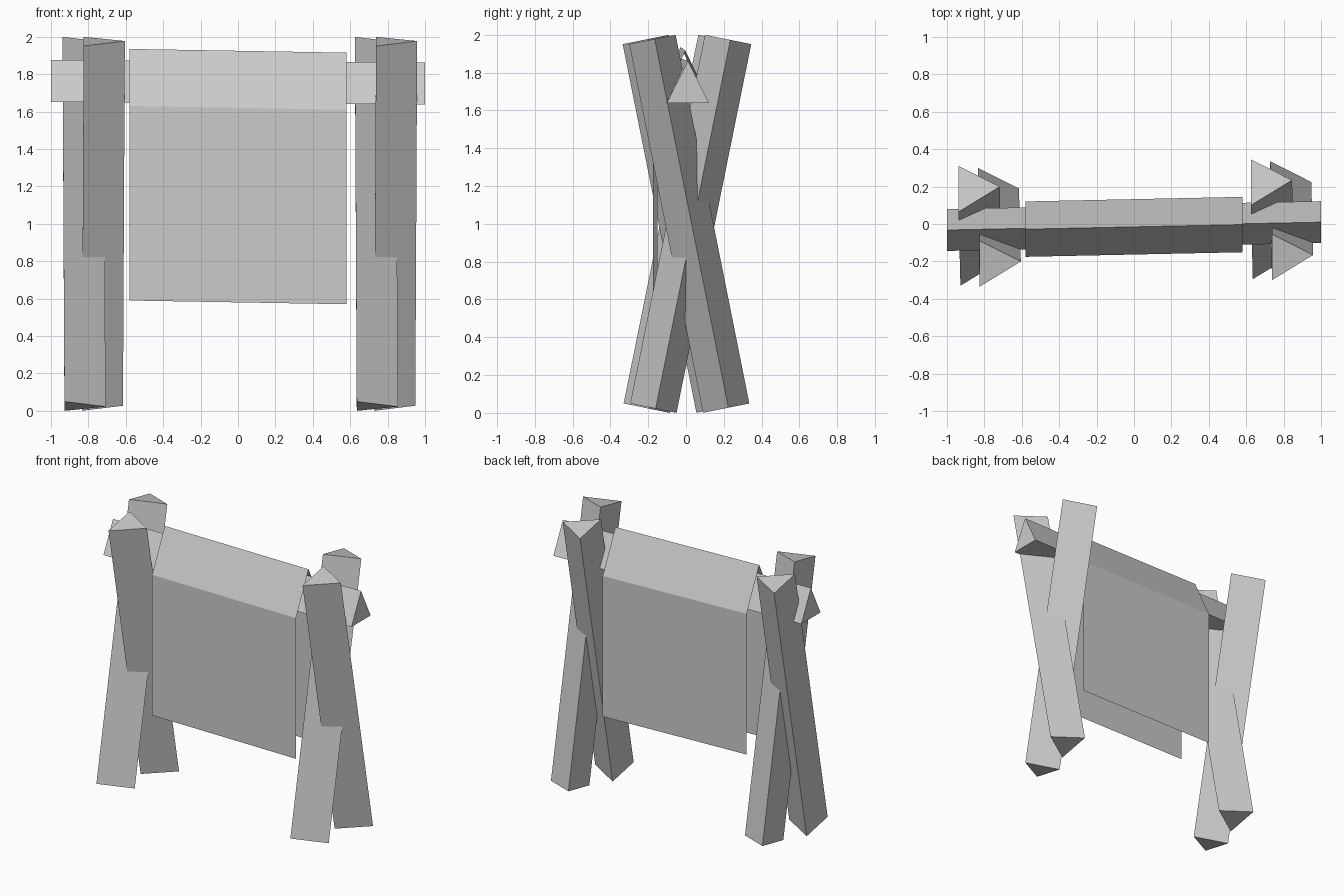
import bpy, bmesh, math
from mathutils import Vector

if "Cube" in bpy.data.objects:
    bpy.data.objects.remove(bpy.data.objects["Cube"])


def loft(name, ring_a, ring_b, closed=True):
    """Skin two matching outlines; closed ones also get end caps."""
    bm = bmesh.new()
    a = [bm.verts.new(p) for p in ring_a]
    b = [bm.verts.new(p) for p in ring_b]
    n = len(a)
    for i in range(n if closed else n - 1):
        j = (i + 1) % n
        bm.faces.new((a[i], a[j], b[j], b[i]))
    if closed:
        bm.faces.new(a)
        bm.faces.new(b)
        bmesh.ops.recalc_face_normals(bm, faces=bm.faces)
    me = bpy.data.meshes.new(name)
    bm.to_mesh(me)
    bm.free()
    ob = bpy.data.objects.new(name, me)
    bpy.context.collection.objects.link(ob)
    return ob


def along_x(profile, x, y, z):
    return [(x, y + py, z + pz) for py, pz in profile]


def post(name, bottom, top):
    """Leaning three-sided post with square-cut ends."""
    bottom, top = Vector(bottom), Vector(top)
    axis = top - bottom
    side = Vector((0, axis.z, -axis.y)).normalized()
    section = [(0, -0.125), (0.22, 0.012), (0, 0.125)]
    ring = [Vector((dx, 0, 0)) + side * d for dx, d in section]
    return loft(name, [bottom + r for r in ring], [top + r for r in ring])


# Crossed post pairs at both ends
for label, x, y in (("left", 0, -0.0175), ("right", 1.563, 0.0175)):
    post(label + "_post_leaning_front",
         (x - 0.835, y + 0.195, 0.025), (x - 0.825, y - 0.195, 1.975))
    post(label + "_post_leaning_back",
         (x - 0.928, y - 0.19, 0.025), (x - 0.938, y + 0.205, 1.975))

# Triangular cross beam resting in the crossings
tri = [(-0.112, 0), (0.112, 0), (0, 0.224)]
loft("cross_beam", along_x(tri, -1, -0.032, 1.652),
     along_x(tri, 1, 0.01, 1.638))

# Thin cloth draped over the beam
drape = [(-0.148, -1.345), (-0.148, -0.305), (0, 0),
         (0.148, -0.305), (0.148, -1.345)]
loft("draped_cloth", along_x(drape, -0.58, -0.0275, 1.935),
     along_x(drape, 0.58, -0.003, 1.915), closed=False)
